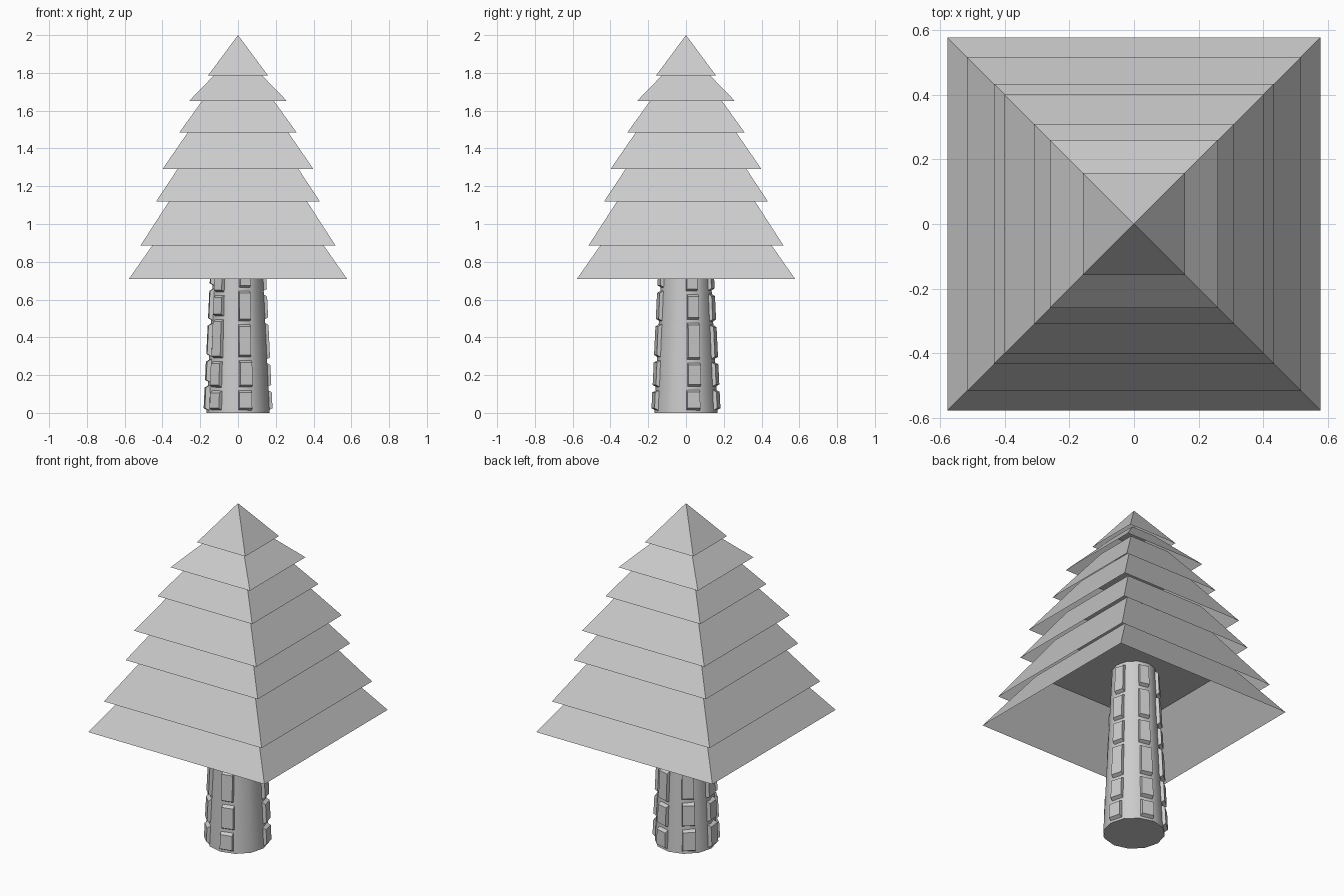
import bpy, math, random
from mathutils import Vector

if "Cube" in bpy.data.objects:
    bpy.data.objects.remove(bpy.data.objects["Cube"])

random.seed(4)


def make_object(name, verts, faces):
    mesh = bpy.data.meshes.new(name)
    mesh.from_pydata(verts, [], faces)
    mesh.update()
    obj = bpy.data.objects.new(name, mesh)
    bpy.context.collection.objects.link(obj)
    return obj


def square(w, z):
    return [(-w, -w, z), (w, -w, z), (w, w, z), (-w, w, z)]


SIDES = [(i, (i + 1) % 4, (i + 1) % 4 + 4, i + 4) for i in range(4)]

# Foliage: hollow square skirts (base z, half width, inward slope, top z)
tiers = [
    (0.71, 0.577, 0.70, 1.00),
    (0.885, 0.517, 0.647, 1.22),
    (1.12, 0.433, 0.66, 1.39),
    (1.29, 0.40, 0.69, 1.58),
    (1.485, 0.31, 0.72, 1.74),
    (1.65, 0.26, 0.97, 1.84),
]
for n, (z, w, slope, top) in enumerate(tiers, 1):
    verts = square(w, z) + square(w - slope * (top - z), top)
    make_object(f"foliage_tier_{n}", verts, SIDES + [(4, 5, 6, 7)])

# Pointed tree top
make_object("foliage_top", square(0.158, 1.787) + [(0, 0, 2.0)],
            [(i, (i + 1) % 4, 4) for i in range(4)])


# Trunk: tapered twelve-sided post
def trunk_radius(z):
    return 0.167 - 0.048 * z


N, TOP = 12, 1.0
ring = lambda z: [(trunk_radius(z) * math.cos(2 * math.pi * i / N),
                   trunk_radius(z) * math.sin(2 * math.pi * i / N), z) for i in range(N)]
trunk = make_object("trunk", ring(0) + ring(TOP),
                    [(i, (i + 1) % N, (i + 1) % N + N, i + N) for i in range(N)]
                    + [tuple(reversed(range(N))), tuple(range(N, 2 * N))])
bpy.context.view_layer.objects.active = trunk
trunk.select_set(True)
bpy.ops.object.shade_smooth_by_angle(angle=math.radians(40))


# Bark: columns of chamfered blocks standing off the trunk
def polar(deg, r, z):
    a = math.radians(deg)
    return (r * math.cos(a), r * math.sin(a), z)


verts, faces = [], []
for start in (0, 60, 116, 170, 211, 270):
    cuts = [0.005] + [z + random.uniform(-0.02, 0.02)
                      for z in (0.14, 0.29, 0.49, 0.65, 0.82)] + [0.99]
    for z0, z1 in zip(cuts, cuts[1:]):
        a0 = start + random.uniform(-2, 2)
        a1 = a0 + 28
        b = len(verts)
        for da, dz, dr in ((0, 0.003, -0.012), (3, 0.02, 0.017)):
            for a, z in ((a0 + da, z0 + dz), (a1 - da, z0 + dz),
                         (a1 - da, z1 - dz), (a0 + da, z1 - dz)):
                verts.append(polar(a, trunk_radius(z) + dr, z))
        faces += [tuple(b + i for i in f) for f in SIDES + [(4, 5, 6, 7)]]
make_object("bark_blocks", verts, faces)
